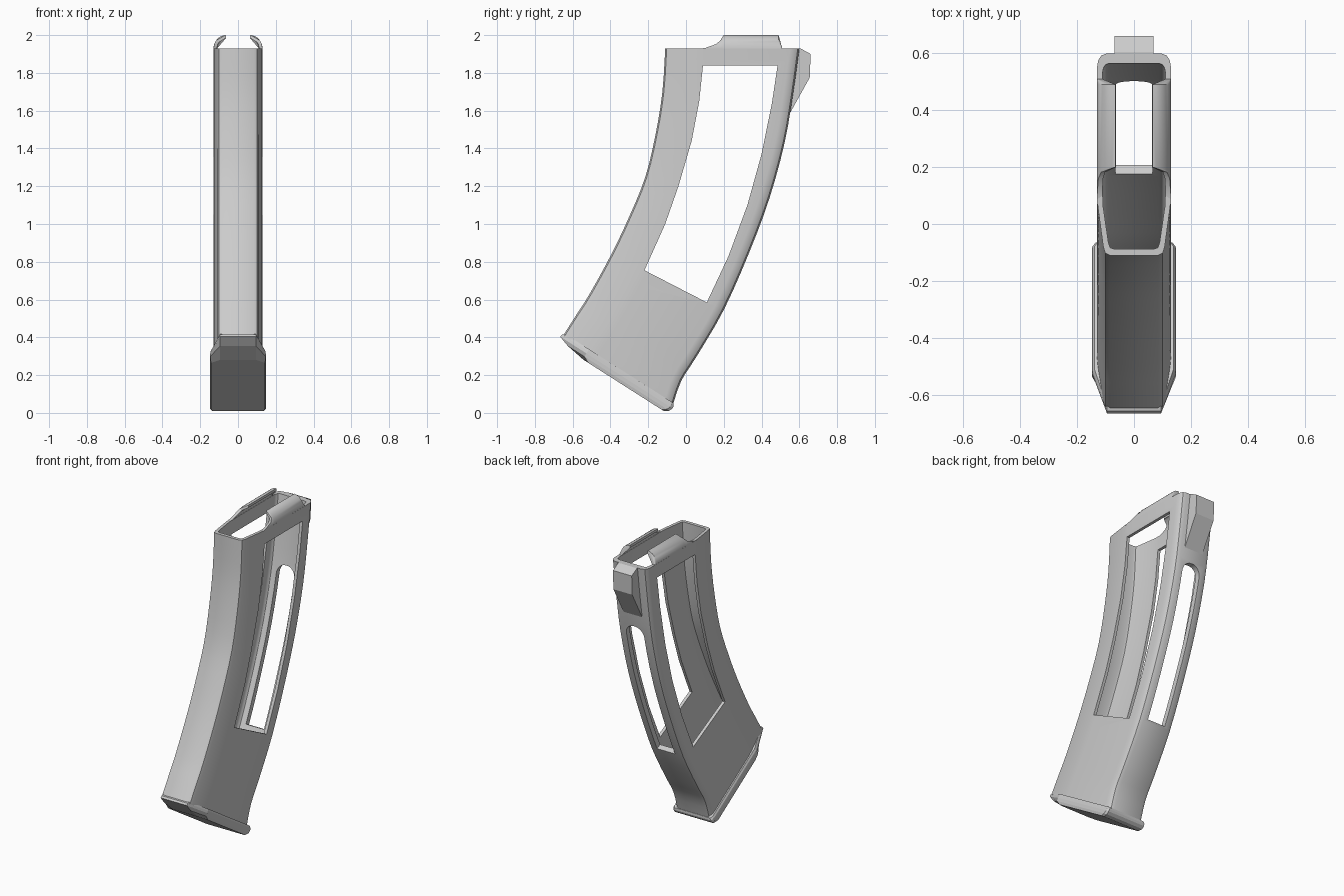
import bpy, bmesh, math
from mathutils import Vector

if "Cube" in bpy.data.objects:
    bpy.data.objects.remove(bpy.data.objects["Cube"])

mat = bpy.data.materials.new("plain_grey")
mat.diffuse_color = (0.6, 0.6, 0.6, 1)
mat.use_nodes = True
mat.node_tree.nodes["Principled BSDF"].inputs["Base Color"].default_value = mat.diffuse_color


def shade(ob):
    bpy.ops.object.select_all(action='DESELECT')
    bpy.context.view_layer.objects.active = ob
    ob.select_set(True)
    bpy.ops.object.shade_smooth_by_angle(angle=math.radians(28))


def loft(name, rings, loop=False, smooth=True):
    """Skin equal rings; cap the ends, or join last ring to first."""
    bm = bmesh.new()
    vs = [[bm.verts.new(p) for p in r] for r in rings]
    n = len(vs[0])
    for a, b in list(zip(vs, vs[1:])) + ([(vs[-1], vs[0])] if loop else []):
        for i in range(n):
            j = (i + 1) % n
            bm.faces.new((a[i], a[j], b[j], b[i]))
    if not loop:
        bm.faces.new(vs[0])
        bm.faces.new(vs[-1])
    bmesh.ops.recalc_face_normals(bm, faces=bm.faces)
    if bm.calc_volume(signed=True) < 0:
        bmesh.ops.reverse_faces(bm, faces=bm.faces)
    me = bpy.data.meshes.new(name)
    bm.to_mesh(me)
    bm.free()
    ob = bpy.data.objects.new(name, me)
    bpy.context.collection.objects.link(ob)
    me.materials.append(mat)
    if smooth:
        shade(ob)
    return ob


def extrude_x(name, profile, hw):
    return loft(name, [[(x, y, z) for y, z in profile] for x in (-hw, hw)], smooth=False)


def spline(pts, t):
    """Catmull-Rom through pts, t counted in segments."""
    i = min(int(t), len(pts) - 2)
    f = t - i
    p = [Vector(pts[max(0, min(len(pts) - 1, k))]) for k in range(i - 1, i + 3)]
    return 0.5 * (2 * p[1] + (p[2] - p[0]) * f + (2 * p[0] - 5 * p[1] + 4 * p[2] - p[3]) * f ** 2
                  + (3 * p[1] - p[0] - 3 * p[2] + p[3]) * f ** 3)


# Matched front and back edges of the curved body, top to bottom (y, z)
FRONT = [(-.11, 1.93), (-.125, 1.7), (-.16, 1.48), (-.215, 1.25), (-.30, 1.04),
         (-.395, .84), (-.51, .63), (-.58, .52), (-.65, .41)]
BACK = [(.60, 1.93), (.567, 1.69), (.522, 1.43), (.443, 1.14), (.335, .85),
        (.20, .545), (.06, .305), (-.025, .17), (-.07, .04)]


def section(t, inner):
    f, b = spline(FRONT, t), spline(BACK, t)
    L = (b - f).length
    u = (b - f) / L
    if inner:
        half = [(.070, .022), (.084, .027), (.090, .045), (.109, .175), (.110, .21),
                (.110, L - .065), (.107, L - .05), (.10, L - .04), (.088, L - .035)]
    else:
        half = [(.085, 0), (.101, .008), (.108, .03), (.127, .17), (.130, .21),
                (.130, L - .05), (.126, L - .025), (.115, L - .008), (.095, L)]
    pts = half + [(-x, d) for x, d in reversed(half)]
    return [(x, *(f + u * d)) for x, d in pts]


# Hollow curved body: outer skin down, inner skin back up
ts = [k / 3 for k in range(3 * (len(FRONT) - 1) + 1)]
body = loft("curved_body", [section(t, False) for t in ts] + [section(t, True) for t in ts[::-1]],
            loop=True, smooth=False)

# Side windows cutter
window = extrude_x("window_cutter", [
    (.09, 1.84), (.485, 1.84), (.455, 1.64), (.40, 1.37), (.325, 1.10), (.225, .83),
    (.11, .585), (-.22, .755), (-.11, 1.0), (-.04, 1.2), (.03, 1.44), (.07, 1.65)], .3)

# Round-topped rear slot cutter following the back edge
rings = []
t0, t1, w = 1.72, 4.95, .065
stations = [t0 + .24 * (1 - math.cos(a * math.pi / 16)) for a in range(1, 9)]
stations += [t0 + .24 + (t1 - t0 - .24) * k / 12 for k in range(1, 13)]
for t in stations:
    hw = w * math.sqrt(max(0, 1 - max(0, 1 - (t - t0) / .24) ** 2))
    f, b = spline(FRONT, t), spline(BACK, t)
    u = (b - f).normalized()
    p, q = b - u * .09, b + u * .06
    rings.append([(-hw, *p), (hw, *p), (hw, *q), (-hw, *q)])
slot = loft("slot_cutter", rings, smooth=False)

# Cut, falling back to the other solver if a result comes out empty
for cutter in (window, slot):
    m = body.modifiers.new("cut", 'BOOLEAN')
    m.operation, m.object = 'DIFFERENCE', cutter
    for solver in ('MANIFOLD', 'EXACT', 'FLOAT'):
        m.solver = solver
        dg = bpy.context.evaluated_depsgraph_get()
        dg.update()
        new = bpy.data.meshes.new_from_object(body.evaluated_get(dg))
        if len(new.polygons) > 300 and len(new.polygons) != len(body.data.polygons):
            body.modifiers.clear()
            body.data = new
            break
    body.modifiers.clear()
for cutter in (window, slot):
    bpy.data.objects.remove(cutter)
shade(body)

# Curled feed lips: arc sections whose height varies along y
for side, label in ((1, "right"), (-1, "left")):
    rings = []
    for y, h in ((.07, .003), (.10, .006), (.16, .026), (.182, .044), (.20, .07), (.49, .07), (.51, .003)):
        top = math.asin(min(1, h / .07))
        arc = [top * k / 8 for k in range(9)]
        outer = [(.065 + .065 * math.cos(a), 1.925 + .075 * math.sin(a)) for a in arc]
        inner = [(.063 + .049 * math.cos(a), 1.925 + .060 * math.sin(a)) for a in arc]
        rings.append([(side * x, y, z) for x, z in outer + inner[::-1]])
    loft("feed_lip_" + label, rings)

# Rear catch block
extrude_x("rear_catch", [(.575, 1.93), (.605, 1.93), (.66, 1.90), (.655, 1.775),
                         (.53, 1.55), (.525, 1.56)], .068)

# Sloping base plate with chamfered front corners
f, b = Vector(FRONT[-1]), Vector(BACK[-1])
L = (b - f).length
u = (b - f) / L
n = Vector((u.y, -u.x))
rings = []
for depth, front, back, hw in ((-.012, .005, L - .002, .138), (0, -.008, L + .006, .145),
                               (.014, -.010, L + .008, .147), (.034, .05, L, .147),
                               (.051, .16, L - .025, .143)):
    half = [(.095, front), (hw, max(front + .03, .155)), (hw, back - .015), (hw - .01, back)]
    pts = half + [(-x, d) for x, d in reversed(half)]
    rings.append([(x, *(f + u * d + n * depth)) for x, d in pts])
loft("base_plate", rings, smooth=False)
